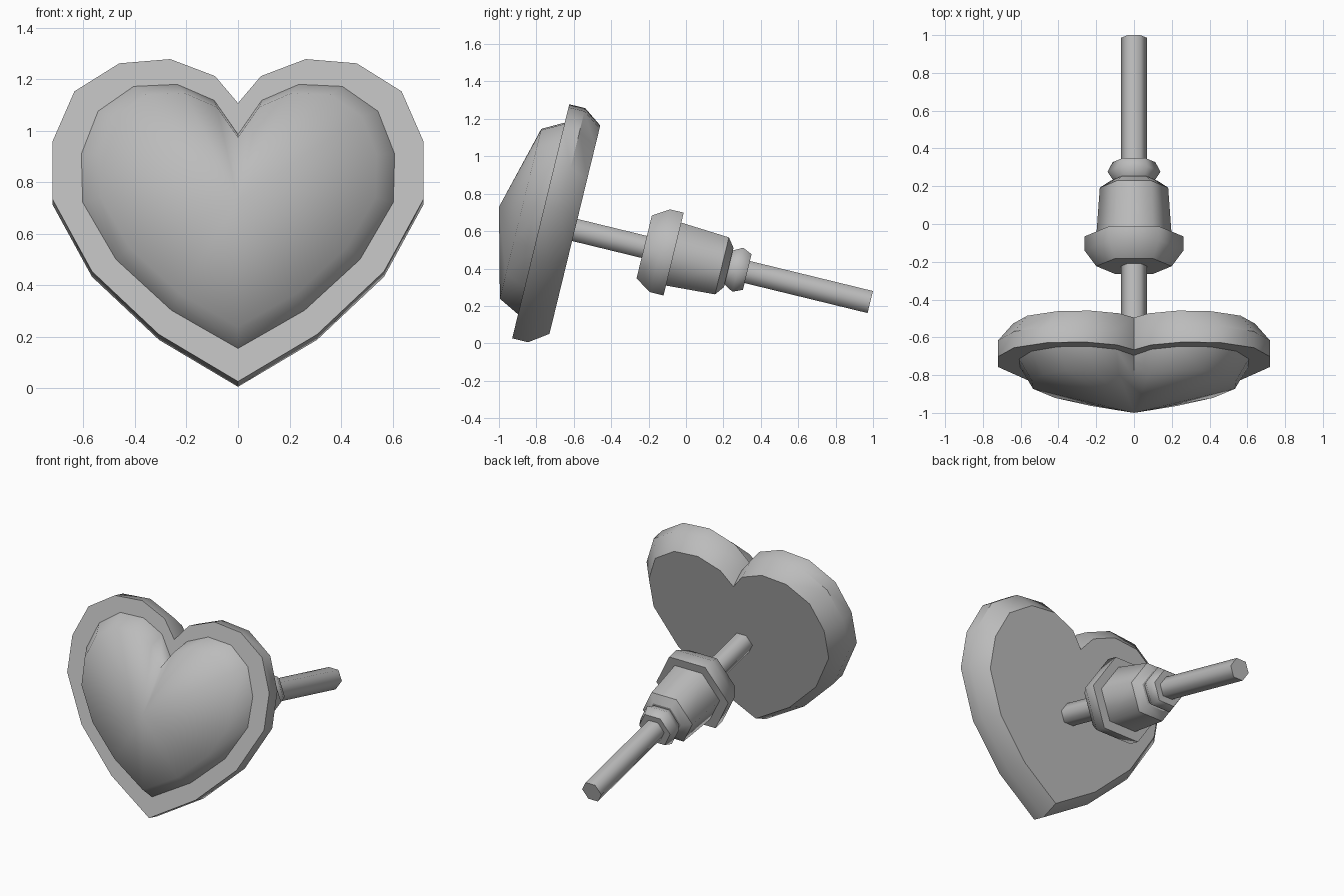
import bpy, bmesh
from math import radians, sin, cos, pi

cube = bpy.data.objects.get("Cube")
if cube:
    bpy.data.objects.remove(cube)

# Everything is built along a local y axis, then tilted backwards
TILT, HEIGHT = radians(-13.7), 0.461

metal = bpy.data.materials.new("grey_metal")
metal.use_nodes = True
grey = (0.5, 0.5, 0.5, 1)
metal.diffuse_color = grey
metal.node_tree.nodes["Principled BSDF"].inputs["Base Color"].default_value = grey


def finish(name, bm, angle=None):
    """Turn the bmesh into a tilted, shaded object."""
    bmesh.ops.recalc_face_normals(bm, faces=bm.faces)
    for f in bm.faces:
        f.smooth = True
    mesh = bpy.data.meshes.new(name)
    bm.to_mesh(mesh)
    bm.free()
    mesh.materials.append(metal)
    ob = bpy.data.objects.new(name, mesh)
    bpy.context.collection.objects.link(ob)
    ob.rotation_euler.x = TILT
    ob.location.z = HEIGHT
    if angle:
        bpy.ops.object.select_all(action='DESELECT')
        ob.select_set(True)
        bpy.context.view_layer.objects.active = ob
        bpy.ops.object.shade_smooth_by_angle(angle=radians(angle))
    return ob


def bridge(bm, a, b):
    n = len(a)
    for i in range(n):
        j = (i + 1) % n
        bm.faces.new((a[i], a[j], b[j], b[i]))


def heart_ring(bm, half, y, scale=1.0):
    """Mirror half an outline into a closed ring of vertices."""
    outline = half + [(-x, h) for x, h in half[-2:0:-1]]
    return [bm.verts.new((x * scale, y, h * scale)) for x, h in outline]


def hex_turned(name, profile, sharp=()):
    """Six-sided turned part from (position, radius) pairs."""
    bm = bmesh.new()
    rings = [[bm.verts.new((r * cos(k * pi / 3), y, r * sin(k * pi / 3)))
              for k in range(6)] for y, r in profile]
    for a, b in zip(rings, rings[1:]):
        bridge(bm, a, b)
    last = len(rings) - 1
    bm.faces.new(rings[0])
    bm.faces.new(rings[last])
    for i in {0, last, *sharp}:
        for k in range(6):
            bm.edges.get((rings[i][k], rings[i][(k + 1) % 6])).smooth = False
    return finish(name, bm)


# Half outlines from the notch down to the tip
PLATE = [(0, .47), (.089, .578), (.263, .646), (.461, .629), (.635, .517),
         (.72, .317), (.72, .086), (.567, -.202), (.307, -.454), (0, -.642)]
DOME = [(0, .345), (.092, .481), (.236, .545), (.405, .537), (.543, .438),
        (.608, .267), (.603, .074), (.474, -.154), (.258, -.358), (0, -.51)]

# Heart backing plate with a chamfered back
bm = bmesh.new()
rings = [heart_ring(bm, PLATE, y, s) for y, s in ((-.80, 1), (-.712, 1), (-.612, .89))]
for a, b in zip(rings, rings[1:]):
    bridge(bm, a, b)
bm.faces.new(rings[0])
bm.faces.new(rings[-1])
finish("heart_plate", bm, 40)

# Puffed heart on the front
bm = bmesh.new()
base = heart_ring(bm, DOME, -.80)
shoulder = heart_ring(bm, DOME, -.914, .886)
bridge(bm, base, shoulder)
peak = bm.verts.new((0, -1.035, .024))
for i, v in enumerate(shoulder):
    bm.faces.new((v, shoulder[(i + 1) % len(shoulder)], peak))
finish("heart_dome", bm, 65)

# Post and the clasp on it
hex_turned("post", [(-.62, .07), (1.014, .07)])
hex_turned("clasp_flange", [(-.23, .20), (-.143, .263), (-.068, .263)])
hex_turned("clasp_body", [(-.07, .20), (.198, .181), (.235, .125)], sharp=[1])
hex_turned("clasp_nut", [(.23, .105), (.285, .14), (.337, .113)])
